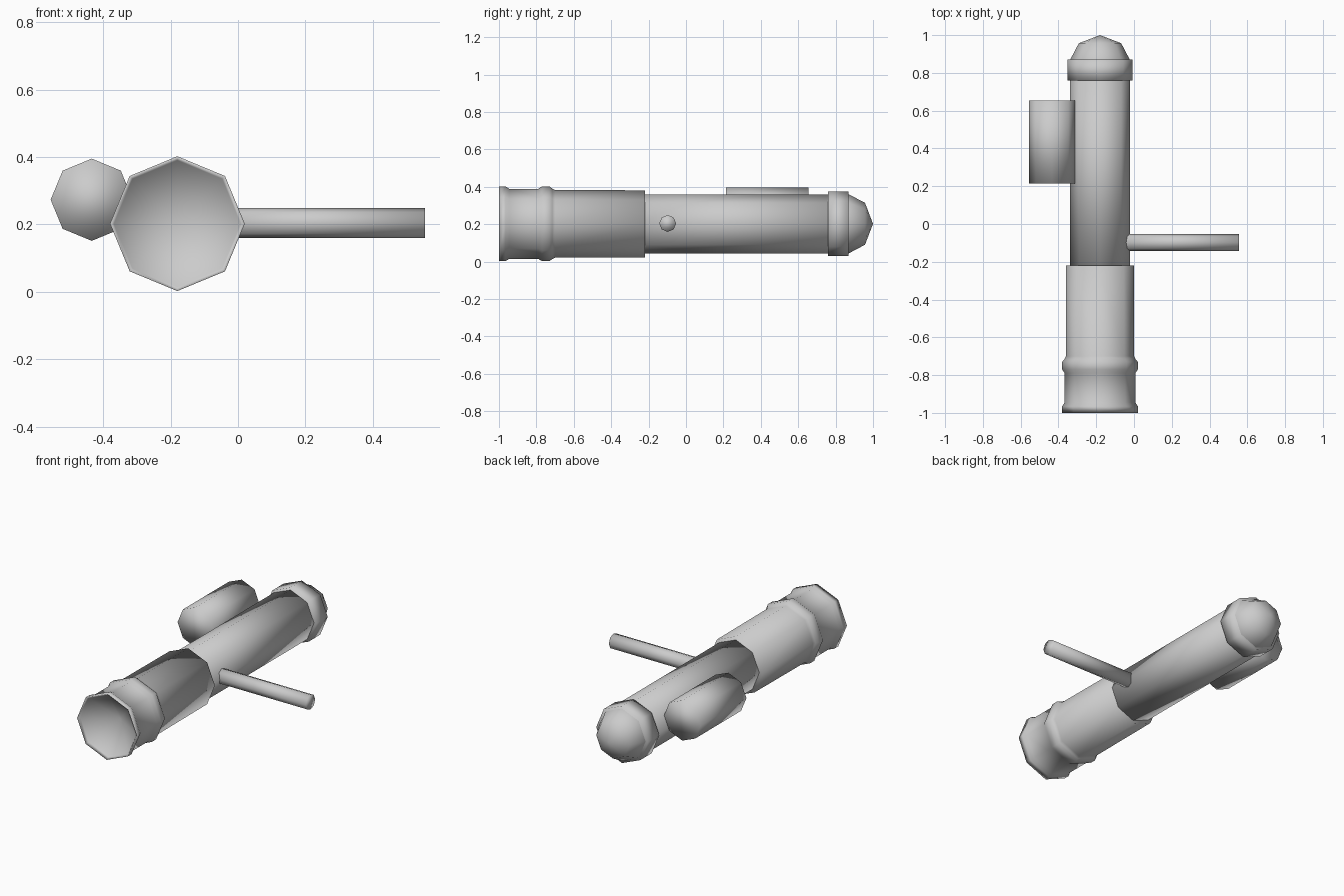
import bpy, bmesh, math
from mathutils import Matrix, Vector

if "Cube" in bpy.data.objects:
    bpy.data.objects.remove(bpy.data.objects["Cube"], do_unlink=True)

grey = bpy.data.materials.new("plain grey")
grey.use_nodes = True
GREY = (0.6, 0.6, 0.6, 1)
grey.diffuse_color = GREY
grey.node_tree.nodes["Principled BSDF"].inputs["Base Color"].default_value = GREY

AXIS = (-0.18, 0, 0.202)


def lathe(name, profile, origin=AXIS, along="y", sides=8):
    """Revolve (position, radius) points about an axis; radius 0 closes to a point."""
    bm = bmesh.new()
    rings = []
    for p, r in profile:
        ring = []
        for i in range(sides if r > 0 else 1):
            a = math.tau * i / sides
            u, v = r * math.cos(a), r * math.sin(a)
            co = (u, p, v) if along == "y" else (p, u, v)
            ring.append(bm.verts.new(Vector(origin) + Vector(co)))
        rings.append(ring)
    for a, b in zip(rings, rings[1:]):
        for i in range(sides):
            j = (i + 1) % sides
            quad = [a[i % len(a)], a[j % len(a)], b[j % len(b)], b[i % len(b)]]
            bm.faces.new(list(dict.fromkeys(quad)))
    # flat caps on open ends
    for ring in (rings[0], rings[-1]):
        if len(ring) > 1:
            bm.faces.new(ring)
    bmesh.ops.recalc_face_normals(bm, faces=bm.faces)
    for f in bm.faces:
        f.smooth = True
    mesh = bpy.data.meshes.new(name)
    bm.to_mesh(mesh)
    bm.free()
    mesh.materials.append(grey)
    obj = bpy.data.objects.new(name, mesh)
    bpy.context.collection.objects.link(obj)
    return obj


# flared front sleeve with hollow mouth and two raised bands
lathe("front_sleeve", [
    (-0.87, 0), (-0.985, 0.188), (-1.0, 0.2), (-0.965, 0.2), (-0.945, 0.187),
    (-0.79, 0.187), (-0.77, 0.2), (-0.73, 0.2), (-0.715, 0.188),
    (-0.70, 0.181), (-0.22, 0.179), (-0.22, 0)])

# long main tube
lathe("main_tube", [(-0.25, 0.158), (0.80, 0.158)])

# rear collar and its domed cap
lathe("rear_collar", [(0.76, 0.173), (0.87, 0.173)])
lathe("rear_cap", [(0.85, 0.158), (0.87, 0.158), (0.957, 0.112), (1.0, 0)])

# side pod and side rod
lathe("side_pod", [(0.215, 0.122), (0.655, 0.122)], origin=(-0.434, 0, 0.273))
lathe("side_rod", [(-0.06, 0.045), (0.555, 0.045)], origin=(0, -0.098, 0.204), along="x")
